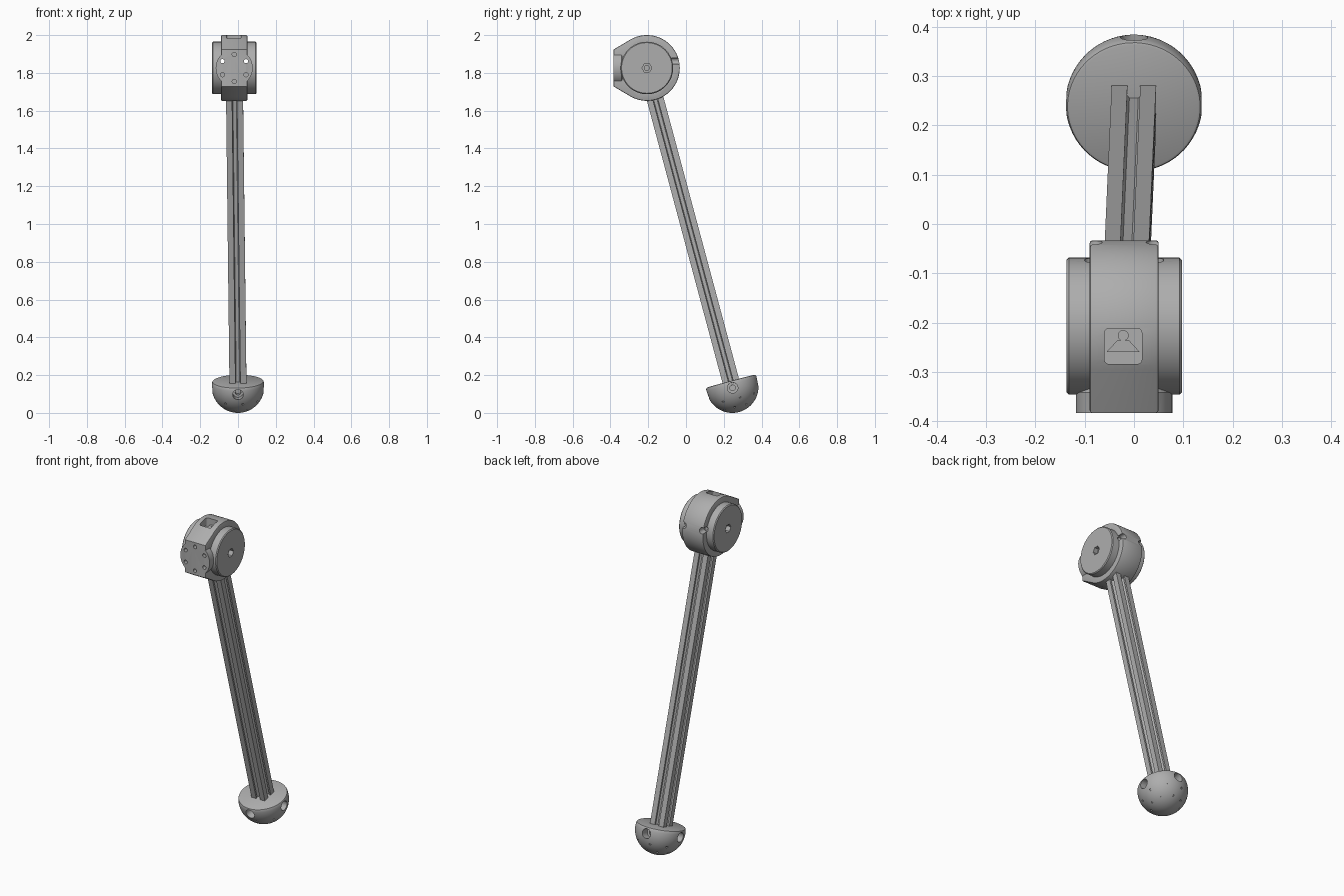
import bpy, bmesh
from math import sin, cos, pi, radians, acos, hypot, atan2
from mathutils import Vector, Matrix

if "Cube" in bpy.data.objects:
    bpy.data.objects.remove(bpy.data.objects["Cube"])

grey = bpy.data.materials.new("plain grey")
grey.use_nodes = True
grey.diffuse_color = (0.42, 0.42, 0.42, 1)
grey.node_tree.nodes["Principled BSDF"].inputs["Base Color"].default_value = grey.diffuse_color

HUB = Vector((-0.02, -0.207, 1.826))
FOOT = Vector((0, 0.245, 0.139))
UP = (HUB - FOOT).normalized()
SIDE = (Vector((1, 0, 0)) - UP * UP.x).normalized()
BACK = UP.cross(SIDE)
X, Y, Z = Vector((1, 0, 0)), Vector((0, 1, 0)), Vector((0, 0, 1))


def finish(name, bm, matrix=Matrix()):
    bmesh.ops.remove_doubles(bm, verts=bm.verts, dist=1e-5)
    bmesh.ops.recalc_face_normals(bm, faces=bm.faces)
    bm.transform(matrix)
    mesh = bpy.data.meshes.new(name)
    bm.to_mesh(mesh)
    bm.free()
    mesh.materials.append(grey)
    obj = bpy.data.objects.new(name, mesh)
    bpy.context.collection.objects.link(obj)
    return obj


def lathe(name, profile, loc, axis, sides=48):
    """Turn a (radius, height) profile around an axis through loc."""
    bm = bmesh.new()
    rings = [[bm.verts.new((r * cos(2 * pi * i / sides), r * sin(2 * pi * i / sides), h))
              for i in range(sides)] if r else [bm.verts.new((0, 0, h))] for r, h in profile]
    for a, b in zip(rings, rings[1:]):
        for i in range(sides):
            j = (i + 1) % sides
            quad = [a[i % len(a)], a[j % len(a)], b[j % len(b)], b[i % len(b)]]
            bm.faces.new(list(dict.fromkeys(quad)))
    turn = Vector(axis).to_track_quat('Z', 'Y').to_matrix().to_4x4()
    return finish(name, bm, Matrix.Translation(loc) @ turn)


def rod(name, radius, start, end, sides=20, chamfer=0):
    length = (end - start).length
    profile = [(0, 0), (radius, 0), (radius, length - chamfer)]
    if chamfer:
        profile.append((radius - chamfer, length))
    else:
        profile[-1] = (radius, length)
    return lathe(name, profile + [(0, length)], start, end - start, sides)


def prism(name, outline, matrix, depth, bevel=0):
    """Extrude an outline along local z."""
    bm = bmesh.new()
    face = bm.faces.new([bm.verts.new((x, y, 0)) for x, y in outline])
    new = bmesh.ops.extrude_face_region(bm, geom=[face])["geom"]
    bmesh.ops.translate(bm, vec=(0, 0, depth), verts=[v for v in new if isinstance(v, bmesh.types.BMVert)])
    if bevel:
        rims = [e for e in bm.edges if abs(e.verts[0].co.z - e.verts[1].co.z) < 1e-6]
        bmesh.ops.bevel(bm, geom=rims, offset=bevel, segments=2, profile=0.5, affect='EDGES')
    return finish(name, bm, matrix)


def combine(target, others, operation):
    """Apply booleans and drop the helper objects."""
    bpy.context.view_layer.objects.active = target
    for other in others:
        mod = target.modifiers.new("cut", 'BOOLEAN')
        mod.operation, mod.object, mod.solver = operation, other, 'EXACT'
        bpy.ops.object.modifier_apply(modifier=mod.name)
        bpy.data.objects.remove(other)


def frame(x, y, z, loc):
    return Matrix.Translation(loc) @ Matrix((x, y, z)).transposed().to_4x4()


# Hub body: a wheel outline drawn out to a flat front
R, FRONT, FLANGE, HALF = 0.174, 0.176, 0.098, 0.07
tangent = acos(R / hypot(FRONT, FLANGE)) + atan2(FLANGE, FRONT)
outline = [(-FRONT, -FLANGE), (-FRONT, FLANGE)]
for i in range(65):
    a = pi - tangent - i / 64 * 2 * (pi - tangent)
    outline.append((R * cos(a), R * sin(a)))
hub = prism("hub_body", outline, frame(Y, Z, X, HUB - X * HALF), 2 * HALF, 0.006)

# Round front flange with a flared neck, and the two side discs
flange = lathe("flange", [(0, 0.05), (HALF, 0.07), (0.075, 0.105), (0.085, 0.122),
                          (FLANGE, 0.135), (FLANGE, FRONT), (0, FRONT)], HUB, -Y)
discs = [rod("disc", 0.139, HUB, HUB + X * s * 0.117, 64, 0.005) for s in (-1, 1)]
combine(hub, [flange] + discs, 'UNION')

# Flange bolt circle; the two upper holes run right through with wide rear ends
cutters = []
for i in range(6):
    a = radians(30 + 60 * i)
    spot = HUB + X * 0.072 * cos(a) + Z * 0.072 * sin(a)
    through = i in (0, 2)
    cutters.append(rod("bolt_hole", 0.011, spot - Y * 0.2, spot + Y * (0.2 if through else -0.13)))
    if through:
        cutters.append(rod("rear_bore", 0.018, spot + Y * 0.13, spot + Y * 0.2))
# Stepped hexagonal axle sockets
for s in (-1, 1):
    cutters.append(rod("socket", 0.026, HUB + X * s * 0.09, HUB + X * s * 0.14, 6))
    cutters.append(rod("socket_bore", 0.013, HUB + X * s * 0.05, HUB + X * s * 0.1))
# Rounded pocket in the top
rounded = [(sx * 0.029 + 0.009 * cos(a), sy * 0.027 + 0.009 * sin(a))
           for sx, sy, start in ((1, 1, 0), (-1, 1, 90), (-1, -1, 180), (1, -1, 270))
           for a in (radians(start + k * 30) for k in range(4))]
pocket = Vector((-0.022, -0.248, 1.945))
cutters.append(prism("pocket", rounded, Matrix.Translation(pocket), 0.1))
combine(hub, cutters, 'DIFFERENCE')

# Small fittings in the pocket
wedge = [(-0.034, -0.012), (0.034, -0.012), (0.012, 0.012), (-0.012, 0.012)]
latch = prism("pocket_latch", wedge, Matrix.Translation(pocket - Z * 0.005), 0.025)
knob = rod("pocket_knob", 0.011, pocket + Y * 0.022 - Z * 0.005, pocket + Y * 0.022 + Z * 0.02)

# Slotted square strut
H, SLOT, LIP, WIDE, FLOOR = 0.045, 0.013, 0.035, 0.023, 0.019
side = [(H, H), (SLOT, H), (SLOT, LIP), (WIDE, LIP), (0.009, FLOOR),
        (-0.009, FLOOR), (-WIDE, LIP), (-SLOT, LIP), (-SLOT, H)]
section = []
for k in range(4):
    c, s = (1, 0, -1, 0)[k], (0, 1, 0, -1)[k]
    section += [(c * x - s * y, s * x + c * y) for x, y in side]
strut = prism("strut", section, frame(SIDE, BACK, UP, FOOT + UP * 0.01),
              (HUB - FOOT).length - 0.15)

# Rounded foot, cut flat across the top
B, TOP = 0.139, 0.03
ball = [(0, TOP), (0.13, TOP), (0.1345, TOP - 0.002)]
ball += [(B * cos(a), -B * sin(a)) for a in (radians(-9 + 99 * i / 24) for i in range(24))]
foot = lathe("foot", ball + [(0, -B)], FOOT, UP, 64)

# Four stepped screw holes around the foot, and small dimples below
cutters, screws = [], []
mid = FOOT - UP * 0.008
for d in (SIDE, BACK, -SIDE, -BACK):
    cutters.append(rod("screw_hole", 0.028, mid + d * 0.085, mid + d * 0.16, 24))
    cutters.append(rod("screw_bore", 0.015, mid + d * 0.06, mid + d * 0.1))
for i in range(16):
    a, tilt = 2 * pi * i / 16 + 0.2, radians(38 if i % 2 else 62)
    d = (SIDE * cos(a) + BACK * sin(a)) * sin(tilt) - UP * cos(tilt)
    cutters.append(rod("dimple", 0.006, FOOT + d * 0.133, FOOT + d * 0.15, 8))
combine(foot, cutters, 'DIFFERENCE')

# Smooth the turned surfaces, keeping edges crisp
bpy.ops.object.select_all(action='DESELECT')
for obj in (hub, foot, knob):
    obj.select_set(True)
bpy.context.view_layer.objects.active = hub
bpy.ops.object.shade_smooth_by_angle(angle=radians(25))
